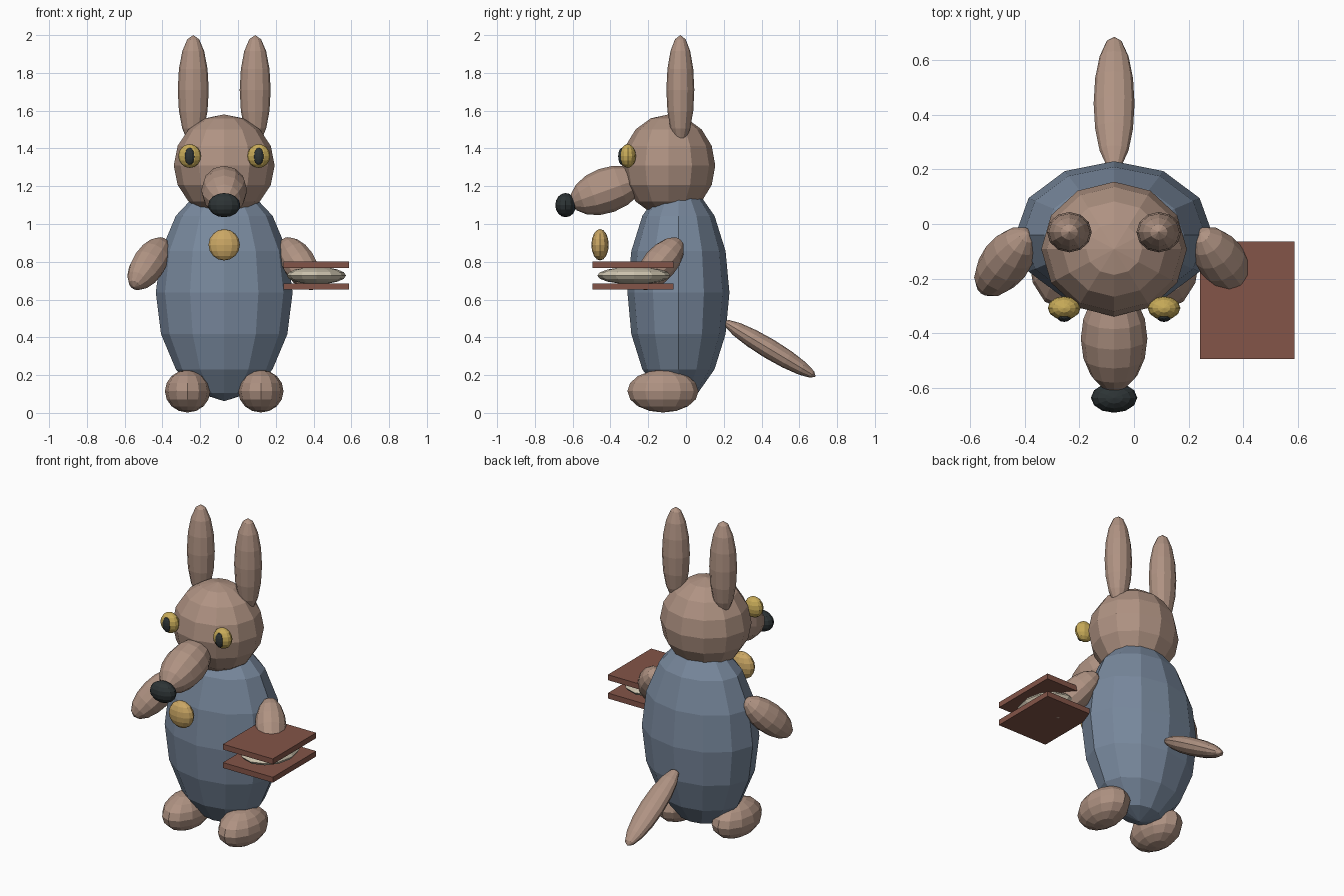
import bpy
import bmesh
from mathutils import Vector, Matrix

if "Cube" in bpy.data.objects:
    bpy.data.objects.remove(bpy.data.objects["Cube"])

CX = -0.073  # the figure's own middle line


def colour(name, rgb):
    m = bpy.data.materials.new(name)
    m.diffuse_color = (*rgb, 1.0)
    m.use_nodes = True
    m.node_tree.nodes["Principled BSDF"].inputs["Base Color"].default_value = m.diffuse_color
    return m


FUR = colour("tan_fur", (0.43, 0.29, 0.225))
BLUE = colour("slate_blue_cloth", (0.19, 0.25, 0.34))
EYE = colour("yellow_eye", (0.58, 0.41, 0.10))
GOLD = colour("gold_button", (0.60, 0.39, 0.13))
DARK = colour("near_black", (0.026, 0.034, 0.036))
COVER = colour("red_brown", (0.23, 0.09, 0.065))
CREAM = colour("cream", (0.60, 0.54, 0.42))


def finish(name, bm, mat):
    me = bpy.data.meshes.new(name)
    bm.to_mesh(me)
    bm.free()
    me.materials.append(mat)
    ob = bpy.data.objects.new(name, me)
    bpy.context.collection.objects.link(ob)
    return ob


def blob(name, centre, radii, mat, axis=None, segments=12, rings=8):
    """Faceted ellipsoid; axis gives the direction of its third radius."""
    bm = bmesh.new()
    bmesh.ops.create_uvsphere(bm, u_segments=segments, v_segments=rings, radius=1)
    turn = Matrix.Identity(4)
    if axis:
        turn = Vector(axis).to_track_quat('Z', 'Y').to_matrix().to_4x4()
    bm.transform(Matrix.Translation(centre) @ turn @ Matrix.Diagonal((*radii, 1)))
    return finish(name, bm, mat)


def plate(name, centre, size, mat):
    bm = bmesh.new()
    bmesh.ops.create_cube(bm, size=1)
    bm.transform(Matrix.Translation(centre) @ Matrix.Diagonal((*size, 1)))
    return finish(name, bm, mat)


# Torso, head and face
blob("body", (CX, -0.04, 0.637), (0.362, 0.27, 0.575), BLUE)
blob("head", (CX, -0.092, 1.31), (0.267, 0.247, 0.27), FUR)
blob("snout", (CX, -0.42, 1.178), (0.122, 0.12, 0.20), FUR, axis=(0, -0.94, -0.34))
blob("nose", (CX, -0.637, 1.10), (0.085, 0.055, 0.064), DARK)
blob("button", (CX, -0.455, 0.89), (0.083, 0.046, 0.083), GOLD)

# Tail
blob("tail", (CX, 0.442, 0.339), (0.075, 0.053, 0.285), FUR, axis=(0, 0.857, -0.515))

# Paired parts
for side, s in (("left", -1), ("right", 1)):
    blob(side + "_ear", (CX + s * 0.164, -0.03, 1.71), (0.082, 0.074, 0.29), FUR)
    blob(side + "_eye", (CX + s * 0.183, -0.308, 1.36), (0.06, 0.043, 0.063), EYE)
    blob(side + "_pupil", (CX + s * 0.183, -0.34, 1.358), (0.027, 0.019, 0.045), DARK)
    blob(side + "_arm", (CX + s * 0.398, -0.138, 0.79), (0.09, 0.09, 0.183), FUR,
         axis=(s * 0.45, -0.58, -0.68))
    blob(side + "_foot", (CX + s * 0.194, -0.122, 0.115), (0.12, 0.188, 0.113), FUR)

# Two flat slabs with a cream filling between them
for name, z in (("upper_slab", 0.784), ("lower_slab", 0.669)):
    plate(name, (0.415, -0.28, z), (0.346, 0.43, 0.034), COVER)
blob("filling", (0.415, -0.276, 0.727), (0.157, 0.194, 0.046), CREAM)
